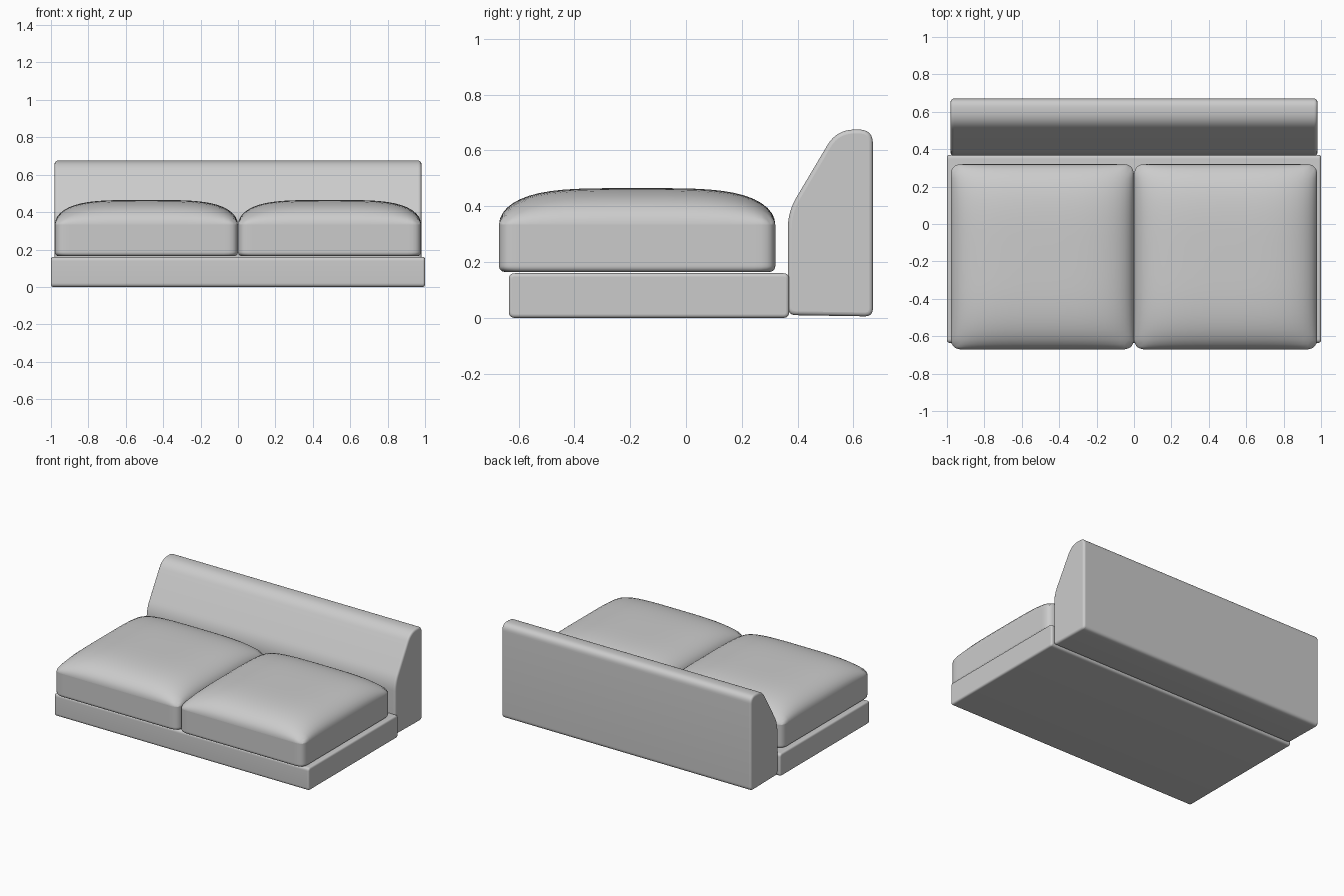
import bpy, bmesh, math
from mathutils import Vector

cube = bpy.data.objects.get("Cube")
if cube:
    bpy.data.objects.remove(cube, do_unlink=True)

# Upholstery colour
fabric = bpy.data.materials.new("grey_fabric")
fabric.use_nodes = True
GREY = (0.6, 0.6, 0.6, 1)
fabric.diffuse_color = GREY
fabric.node_tree.nodes["Principled BSDF"].inputs["Base Color"].default_value = GREY


def finish(name, bm, bevel=0, angle=60):
    bmesh.ops.recalc_face_normals(bm, faces=bm.faces)
    mesh = bpy.data.meshes.new(name)
    bm.to_mesh(mesh)
    bm.free()
    mesh.materials.append(fabric)
    obj = bpy.data.objects.new(name, mesh)
    bpy.context.collection.objects.link(obj)
    if bevel:
        mod = obj.modifiers.new("soft_edges", "BEVEL")
        mod.width, mod.segments = bevel, 4
        mod.limit_method, mod.angle_limit = "ANGLE", math.radians(50)
    bpy.ops.object.select_all(action="DESELECT")
    obj.select_set(True)
    bpy.context.view_layer.objects.active = obj
    bpy.ops.object.shade_smooth_by_angle(angle=math.radians(angle))
    return obj


def fillet(corners, steps=8):
    """Round each (y, z, radius) corner of a closed outline."""
    out = []
    for i, (y, z, r) in enumerate(corners):
        p = Vector((y, z))
        before = Vector(corners[i - 1][:2])
        after = Vector(corners[(i + 1) % len(corners)][:2])
        a = p + (before - p).normalized() * r
        b = p + (after - p).normalized() * r
        for k in range(steps + 1):
            t = k / steps
            out.append(a * (1 - t) ** 2 + p * 2 * t * (1 - t) + b * t * t)
    return out


def extruded(name, corners, half_width, bevel):
    bm = bmesh.new()
    face = bm.faces.new([bm.verts.new((-half_width, p.x, p.y)) for p in fillet(corners)])
    ext = bmesh.ops.extrude_face_region(bm, geom=[face])
    moved = [v for v in ext["geom"] if isinstance(v, bmesh.types.BMVert)]
    bmesh.ops.translate(bm, verts=moved, vec=(2 * half_width, 0, 0))
    return finish(name, bm, bevel)


# Low base plinth
extruded("base", [(-0.635, 0, 0.022), (0.37, 0, 0.022),
                  (0.37, 0.16, 0.022), (-0.635, 0.16, 0.022)], 1.0, 0.012)

# Sloped backrest
extruded("backrest", [(0.365, 0.01, 0.03), (0.365, 0.38, 0.06), (0.54, 0.675, 0.065),
                      (0.67, 0.675, 0.05), (0.67, 0.005, 0.03)], 0.98, 0.014)


def cushion(name, cx):
    """Rounded block with flat sides and a domed top."""
    hx, hy, r, low, rim, dome = 0.489, 0.495, 0.05, 0.165, 0.335, 0.13
    cy = -0.175
    bm = bmesh.new()
    bmesh.ops.create_cube(bm, size=2)
    bmesh.ops.subdivide_edges(bm, edges=bm.edges, cuts=27, use_grid_fill=True)
    for v in bm.verts:
        u, w, h = (math.sin(c * math.pi / 2) for c in v.co)
        # Height on the dome or along the sides
        z = low + (rim - low) * (h + 1) / 2
        if v.co.z > 0.999:
            z = rim + dome * math.sqrt(max(0, 1 - u ** 4) * max(0, 1 - w ** 4))
        # Rounded plan corners
        x, y = u * hx, w * hy
        ix = max(-hx + r, min(hx - r, x))
        iy = max(-hy + r, min(hy - r, y))
        d = Vector((x - ix, y - iy))
        if d.length > 0:
            d *= max(abs(d.x), abs(d.y)) / d.length
        # Soft lower edge
        t = min(1, (z - low) / 0.02)
        s = 1 - 0.04 * (1 - math.sqrt(max(0, 1 - (1 - t) ** 2)))
        v.co = (cx + (ix + d.x) * s, cy + (iy + d.y) * s, z)
    return finish(name, bm, angle=80)


for side, sx in (("left", 1), ("right", -1)):
    cushion(side + "_seat_cushion", sx * 0.49)
